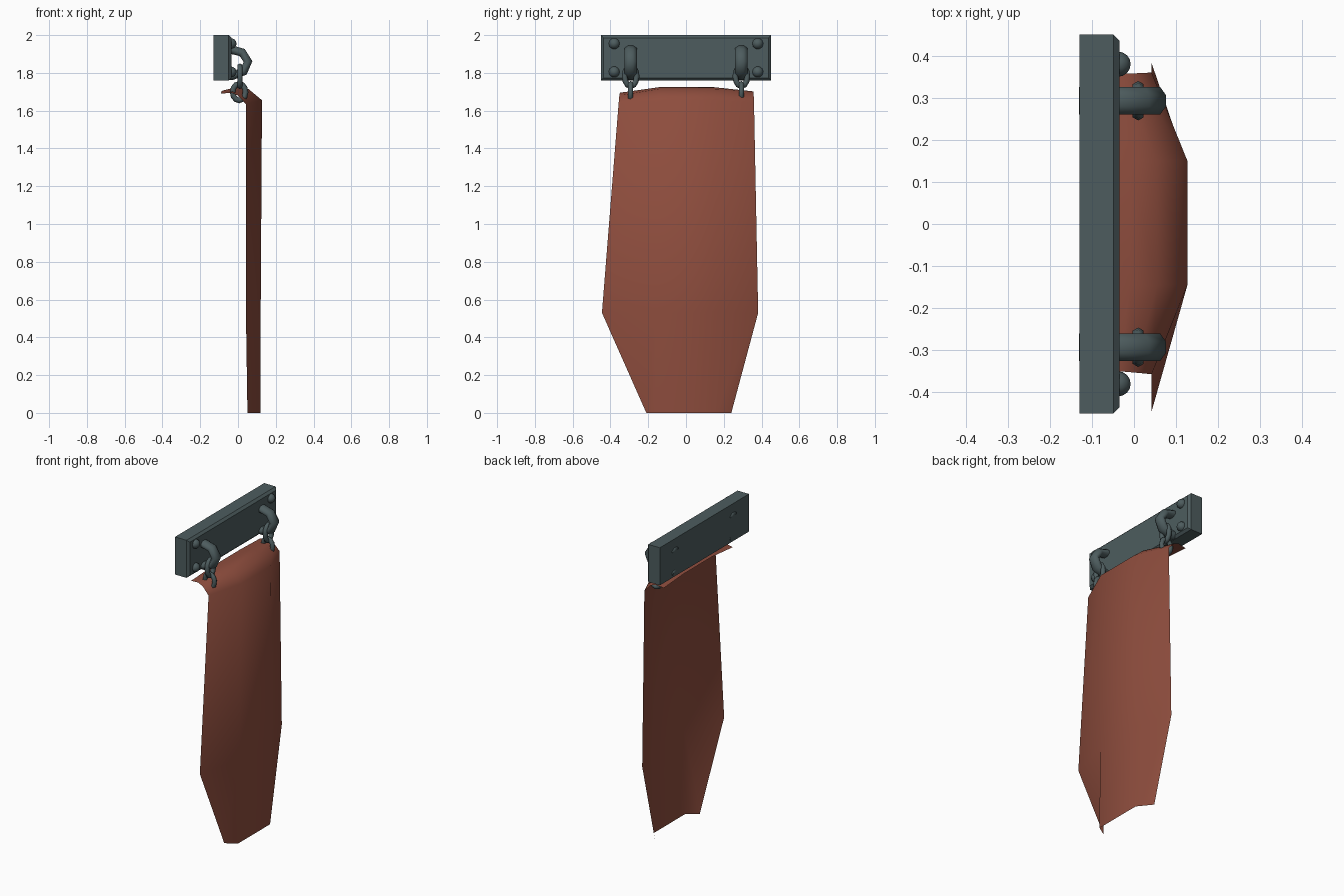
import bpy, bmesh, math
from mathutils import Vector, Matrix

if "Cube" in bpy.data.objects:
    bpy.data.objects.remove(bpy.data.objects["Cube"])


def material(name, rgb):
    m = bpy.data.materials.new(name)
    m.diffuse_color = (*rgb, 1)
    m.use_nodes = True
    m.node_tree.nodes["Principled BSDF"].inputs["Base Color"].default_value = m.diffuse_color
    return m


METAL = material("dark grey metal", (0.075, 0.108, 0.113))
CLOTH = material("rust red cloth", (0.27, 0.074, 0.047))


def make(name, bm, mat, smooth=True):
    me = bpy.data.meshes.new(name)
    bm.to_mesh(me)
    bm.free()
    me.materials.append(mat)
    for p in me.polygons:
        p.use_smooth = smooth
    ob = bpy.data.objects.new(name, me)
    bpy.context.collection.objects.link(ob)
    return ob


def tube(name, path, side, half_side, half_thick, closed, sides=8):
    """Sweep an elliptical section along a planar path; side is the plane normal."""
    bm = bmesh.new()
    side, n, rings = Vector(side), len(path), []
    pts = [Vector(p) for p in path]
    for i, p in enumerate(pts):
        a = pts[(i - 1) % n] if closed or i else p
        b = pts[(i + 1) % n] if closed or i < n - 1 else p
        out = (b - a).normalized().cross(side)
        rings.append([bm.verts.new(p + side * half_side * math.cos(t) + out * half_thick * math.sin(t))
                      for t in (math.tau * (k + 0.5) / sides for k in range(sides))])
    for i in range(n if closed else n - 1):
        r, q = rings[i], rings[(i + 1) % n]
        for k in range(sides):
            j = (k + 1) % sides
            bm.faces.new((r[k], r[j], q[j], q[k]))
    if not closed:
        bm.faces.new(rings[0])
        bm.faces.new(rings[-1])
    bmesh.ops.recalc_face_normals(bm, faces=bm.faces)
    return make(name, bm, METAL)


# wall plate with a chamfered front rim
bm = bmesh.new()
bmesh.ops.create_cube(bm, size=1, matrix=Matrix.Translation((-0.0825, 0, 1.88))
                      @ Matrix.Diagonal((0.095, 0.9, 0.24, 1)))
rim = [e for e in bm.edges if all(v.co.x > -0.05 for v in e.verts)]
bmesh.ops.bevel(bm, geom=rim, offset=0.014, segments=1, affect='EDGES')
make("wall_plate", bm, METAL, smooth=False)

# domed bolts
for y in (-0.38, 0.38):
    for z in (1.805, 1.955):
        bm = bmesh.new()
        bmesh.ops.create_uvsphere(bm, u_segments=10, v_segments=8, radius=0.03,
                                  matrix=Matrix.Translation((-0.038, y, z))
                                  @ Matrix.Rotation(math.pi / 2, 4, 'Y'))
        make("bolt", bm, METAL)

# hooks and the two chain links under each
for y in (-0.293, 0.293):
    hook = [(-0.13, 1.92), (-0.03, 1.922), (0.022, 1.908), (0.053, 1.86),
            (0.03, 1.808), (-0.03, 1.785), (-0.13, 1.785)]
    tube("hook", [(x, y, z) for x, z in hook], (0, 1, 0), 0.035, 0.025, False)
    ring = [(math.cos(t), math.sin(t)) for t in (math.tau * k / 12 for k in range(12))]
    tube("upper_link", [(0.01, y + 0.032 * c, 1.782 + 0.053 * s) for c, s in ring],
         (1, 0, 0), 0.015, 0.015, True, 6)
    tube("lower_link", [(0.006 + 0.034 * c, y, 1.698 + 0.044 * s) for c, s in ring],
         (0, 1, 0), 0.015, 0.015, True, 6)

# hanging cloth: each row is left edge, two middle columns, right edge
rows = [
    [(0.05, -0.21, 0), (0.118, -0.165, 0), (0.118, 0.155, 0), (0.05, 0.24, 0)],
    [(0.042, -0.445, 0.53), (0.12, -0.16, 0.53), (0.12, 0.155, 0.53), (0.042, 0.382, 0.53)],
    [(0.042, -0.357, 1.635), (0.127, -0.145, 1.655), (0.127, 0.15, 1.655), (0.042, 0.36, 1.645)],
    [(0.0, -0.353, 1.68), (0.055, -0.145, 1.715), (0.055, 0.15, 1.715), (0.0, 0.358, 1.69)],
    [(-0.035, -0.35, 1.695), (-0.01, -0.145, 1.724), (-0.01, 0.15, 1.724), (-0.035, 0.357, 1.702)],
    [(-0.09, -0.345, 1.69), (-0.085, -0.14, 1.705), (-0.085, 0.145, 1.705), (-0.09, 0.352, 1.695)],
]
bm = bmesh.new()
grid = [[bm.verts.new(p) for p in row] for row in rows]
for a, b in zip(grid, grid[1:]):
    for k in range(3):
        bm.faces.new((a[k], a[k + 1], b[k + 1], b[k]))
make("cloth_banner", bm, CLOTH)
